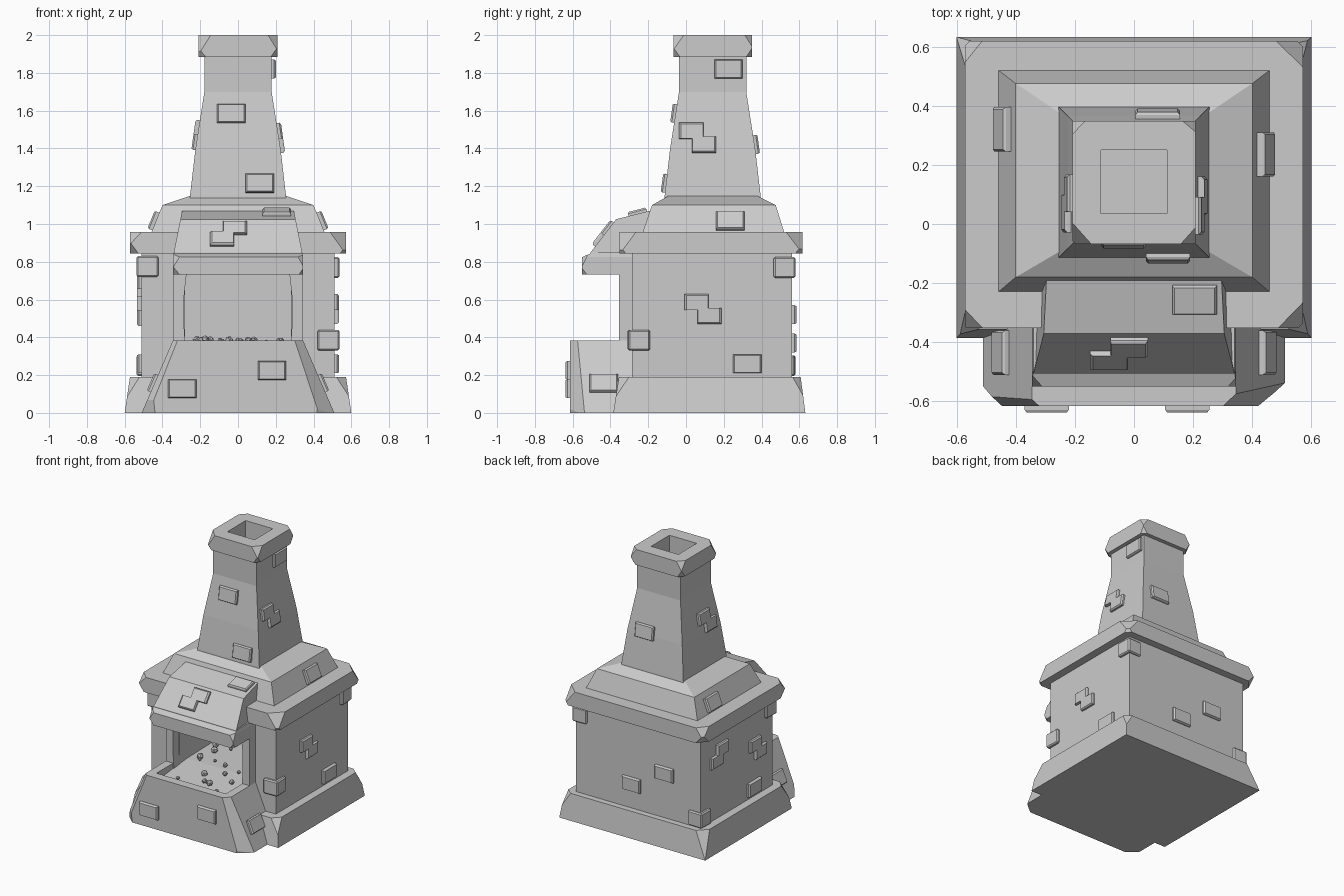
import bpy, bmesh, random
from mathutils import Vector, Matrix

if "Cube" in bpy.data.objects:
    bpy.data.objects.remove(bpy.data.objects["Cube"])
random.seed(4)


def finish(name, bm):
    bmesh.ops.recalc_face_normals(bm, faces=bm.faces[:])
    me = bpy.data.meshes.new(name)
    bm.to_mesh(me)
    bm.free()
    ob = bpy.data.objects.new(name, me)
    bpy.context.collection.objects.link(ob)
    return ob


def skin(rings):
    """Closed solid through equal-length rings of points."""
    bm = bmesh.new()
    vs = [[bm.verts.new(p) for p in r] for r in rings]
    n = len(rings[0])
    for a, b in zip(vs, vs[1:]):
        for i in range(n):
            bm.faces.new((a[i], a[(i + 1) % n], b[(i + 1) % n], b[i]))
    bm.faces.new(vs[0])
    bm.faces.new(vs[-1])
    bmesh.ops.recalc_face_normals(bm, faces=bm.faces[:])
    return bm


def stack(levels):
    """Rectangular levels: (z, half width, y0, y1)."""
    return skin([[(-h, a, z), (h, a, z), (h, b, z), (-h, b, z)] for z, h, a, b in levels])


def chip(bm, point, normal):
    """Slice a corner off a convex solid."""
    r = bmesh.ops.bisect_plane(bm, geom=bm.verts[:] + bm.edges[:] + bm.faces[:],
                               plane_co=point, plane_no=normal, clear_outer=True)
    edges = [e for e in r['geom_cut'] if isinstance(e, bmesh.types.BMEdge)]
    if len(edges) > 2:
        bmesh.ops.contextual_create(bm, geom=edges)


def chip_corners(bm, z, h, y0, y1, up, lo, hi, corners=((-1, 0), (1, 0), (-1, 1), (1, 1))):
    for sx, back in corners:
        n = Vector((sx * random.uniform(.7, 1), (1 if back else -1) * random.uniform(.7, 1), up)).normalized()
        chip(bm, Vector((sx * h, y1 if back else y0, z)) - n * random.uniform(lo, hi), n)


def carve(ob, lo, hi):
    """Cut a box-shaped hole."""
    h = [(lo[i] + hi[i]) / 2 for i in range(3)]
    bm = bmesh.new()
    bmesh.ops.create_cube(bm, size=1, matrix=Matrix.Translation(h) @ Matrix.Diagonal(
        [hi[i] - lo[i] for i in range(3)] + [1]))
    cutter = finish("cutter", bm)
    cutter.hide_render = True
    m = ob.modifiers.new("hole", 'BOOLEAN')
    m.operation, m.solver, m.object = 'DIFFERENCE', 'EXACT', cutter
    bpy.context.view_layer.objects.active = ob
    bpy.ops.object.modifier_apply(modifier=m.name)
    bpy.data.objects.remove(cutter)


RECT = [(-.075, -.05), (.075, -.05), (.075, .05), (-.075, .05)]
STEP = [(-.098, .08), (.03, .08), (.03, .005), (.098, .005), (.098, -.08), (-.03, -.08), (-.03, -.005), (-.098, -.005)]
STEP_M = [(-x, y) for x, y in STEP]


def brick(name, pos, normal, shape=RECT, out=.022):
    """Raised brick lying on a wall with the given outward normal."""
    n = Vector(normal).normalized()
    u = Vector((0, 0, 1)).cross(n).normalized()
    v = n.cross(u)
    p = Vector(pos)
    finish(name, skin([[p + u * (x * s) + v * (y * s) + n * d for x, y in shape]
                       for s, d in ((1, -.03), (1, out * .6), (.9, out))]))


# plinth
bm = stack([(0, .6, -.385, .632), (.19, .572, -.355, .607)])
chip_corners(bm, .19, .572, -.355, .607, .6, .02, .05)
finish("plinth", bm)

# oven body with fire chamber
body = finish("oven_body", stack([(.1, .512, -.286, .562), (.9, .512, -.286, .562)]))
carve(body, (-.28, -.5, .33), (.28, .3, .735))

# cornice
bm = stack([(.845, .572, -.352, .618), (.958, .572, -.352, .618)])
chip_corners(bm, .958, .572, -.352, .618, .7, .03, .06)
chip_corners(bm, .845, .572, -.352, .618, -.7, .015, .04)
finish("cornice", bm)

# stepped roof
finish("roof", stack([(.94, .465, -.235, .525), (1.1, .4, -.18, .475), (1.148, .255, -.095, .378)]))

# chimney
C = .141
PROFILE = [(1.12, .256), (1.15, .254), (1.4, .225), (1.7, .178), (1.9, .178)]
chimney = finish("chimney", stack([(z, h, C - h, C + h) for z, h in PROFILE]))
carve(chimney, (-.112, .035, 1.7), (.112, .25, 2.1))


def chimney_half(z):
    for (a, ha), (b, hb) in zip(PROFILE, PROFILE[1:]):
        if z <= b:
            return ha + (hb - ha) * (z - a) / (b - a)
    return PROFILE[-1][1]


# chimney cap
bm = stack([(1.885, .208, C - .208, C + .208), (2, .208, C - .208, C + .208)])
chip_corners(bm, 2, .208, C - .208, C + .208, .6, .025, .045)
chip_corners(bm, 1.885, .208, C - .208, C + .208, -.6, .015, .035)
cap = finish("chimney_cap", bm)
carve(cap, (-.112, .035, 1.8), (.112, .25, 2.1))

# hood over the mouth, with its heavy front lip
hood = [(-.27, .76, .345), (-.51, .76, .345), (-.505, .85, .34), (-.37, 1.025, .305), (-.17, 1.075, .295), (-.17, .8, .33)]
finish("hood", skin([[(s * h, y, z) for y, z, h in hood] for s in (-1, 1)]))
bm = stack([(.732, .345, -.55, -.27), (.825, .345, -.55, -.27), (.85, .34, -.49, -.27)])
chip_corners(bm, .825, .345, -.55, -.27, .5, .015, .035, ((-1, 0), (1, 0)))
chip_corners(bm, .732, .345, -.55, -.27, -.6, .01, .025, ((-1, 0), (1, 0)))
finish("hood_lip", bm)

# side posts of the mouth
for s, side in ((-1, "left"), (1, "right")):
    finish(side + "_mouth_post", skin([[(s * a, -.355, z), (s * .345, -.355, z), (s * .345, -.27, z), (s * a, -.27, z)]
                                       for z, a in ((.3, .275), (.45, .285), (.62, .285), (.76, .27))]))

# hearth trough in front
bm = stack([(0, .51, -.615, -.27), (.382, .345, -.615, -.27)])
chip_corners(bm, .382, .345, -.615, -.27, .3, .015, .03, ((-1, 0), (1, 0)))
chip_corners(bm, .1, .465, -.615, -.27, -.1, .01, .025, ((-1, 0), (1, 0)))
trough = finish("hearth_trough", bm)
carve(trough, (-.285, -.55, .31), (.285, 0, .6))

# ash bed and lumps of coal
finish("ash_bed", skin([[(s * .283, -.552, .3), (s * .283, -.552, .325), (s * .283, -.2, .36), (s * .283, .29, .37),
                         (s * .283, .29, .3)] for s in (-1, 1)]))
bm = bmesh.new()
for i in range(26):
    y = random.uniform(-.5, .2)
    mat = Matrix.Translation((random.uniform(-.25, .25), y, .345 + .04 * min(1, (y + .5) / .4))) @ \
        Matrix.Rotation(random.uniform(0, 3), 4, Vector((random.random(), random.random(), 1)))
    bmesh.ops.create_icosphere(bm, subdivisions=1, radius=random.uniform(.012, .026), matrix=mat)
finish("coals", bm)

# corner stones on the body
for i, (sx, y, z) in enumerate([(-1, -.25, .775), (1, -.25, .385), (1, .52, .77), (-1, .52, .25)]):
    bm = bmesh.new()
    bmesh.ops.create_cube(bm, size=1, matrix=Matrix.Translation((sx * .477, y, z)) @ Matrix.Rotation(
        .04 * sx, 4, 'Z') @ Matrix.Diagonal((.115, .115, .11, 1)))
    bmesh.ops.bevel(bm, geom=bm.edges[:], offset=.008, segments=1, affect='EDGES')
    finish("corner_stone_%d" % i, bm)

# wall bricks on the body
for pos, n, shape in [((.512, .09, .55), (1, 0, 0), STEP), ((.512, .325, .26), (1, 0, 0), RECT),
                      ((-.512, .35, .66), (-1, 0, 0), STEP_M), ((-.512, -.1, .54), (-1, 0, 0), STEP),
                      ((-.512, -.06, .26), (-1, 0, 0), RECT),
                      ((.05, .562, .37), (0, 1, 0), RECT), ((-.22, .562, .52), (0, 1, 0), RECT)]:
    brick("body_brick", pos, n, shape)

# bricks on trough, hood and roof
for x, z in ((-.295, .128), (.18, .225)):
    brick("trough_brick", (x, -.615, z), (0, -1, 0))
for s in (-1, 1):
    brick("trough_side_brick", (s * .443, -.435, .155), (s, 0, .43))
brick("hood_brick_pair", (-.05, -.432, .945), (0, -.79, .61), STEP_M)
brick("hood_top_brick", (.205, -.255, 1.054), (0, -.25, .97))
for s, y in ((-1, .32), (1, .235)):
    brick("roof_brick", (s * .44, y, 1.015), (s, 0, .41))

# bricks on the chimney
for side, t, z, shape in [('F', -.035, 1.585, RECT), ('F', .115, 1.215, RECT), ('R', .062, 1.455, STEP),
                          ('L', .07, 1.47, STEP), ('B', .08, 1.42, RECT), ('R', .225, 1.82, RECT)]:
    h = chimney_half(z)
    tilt = .14 if z < 1.7 else 0
    pos, n = {'F': ((t, C - h, z), (0, -1, tilt)), 'B': ((t, C + h, z), (0, 1, tilt)),
              'L': ((-h, t, z), (-1, 0, tilt)), 'R': ((h, t, z), (1, 0, tilt))}[side]
    brick("chimney_brick", pos, n, shape)
